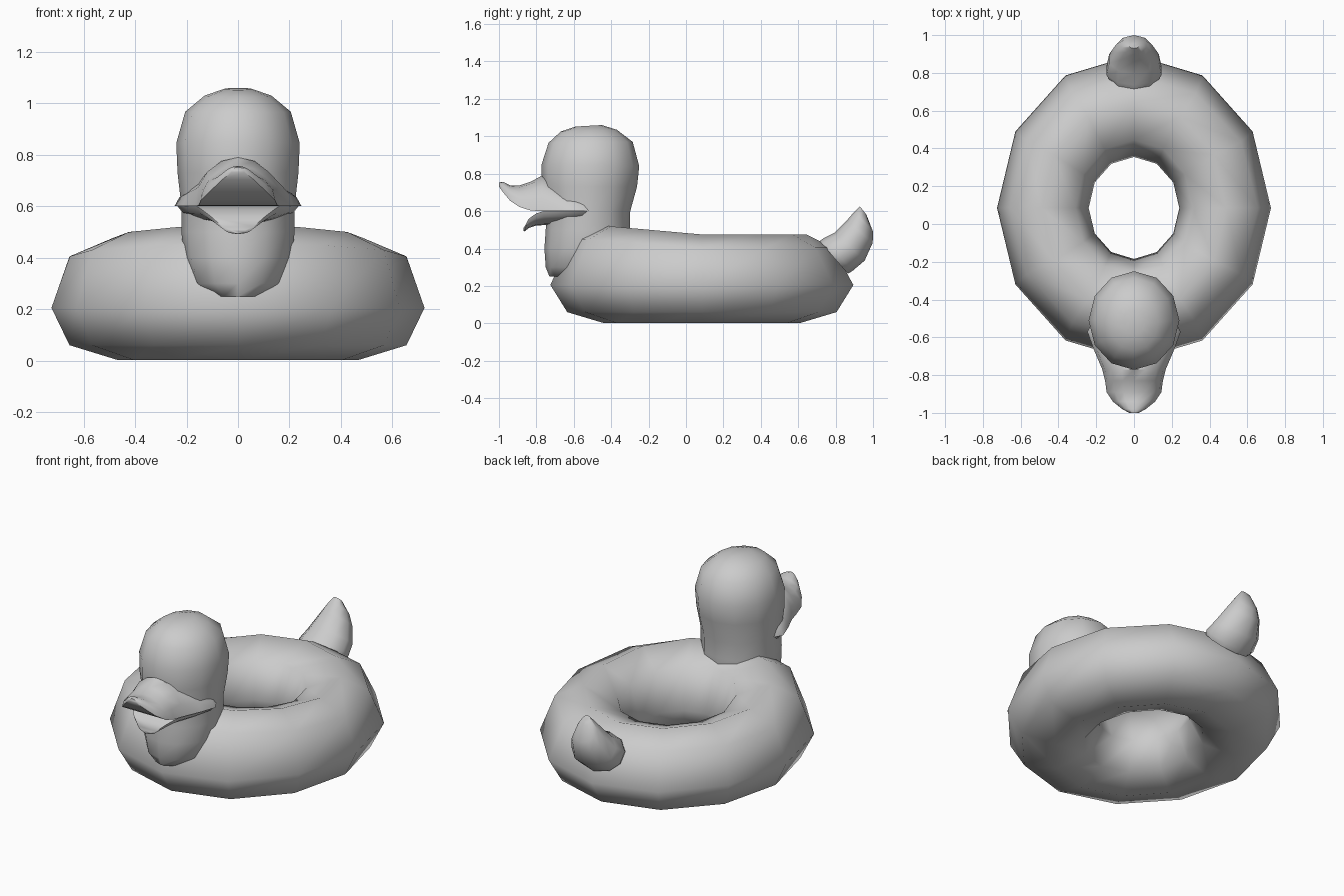
import bpy, bmesh
from math import sin, cos, pi, radians

if "Cube" in bpy.data.objects:
    bpy.data.objects.remove(bpy.data.objects["Cube"])


def loft(name, rings, closed=False, angle=60):
    """Skin a list of equal-length point rings; cap the ends or close the loop."""
    bm = bmesh.new()
    vs = [[bm.verts.new(p) for p in r] for r in rings]
    n = len(vs[0])
    for i in range(len(vs) if closed else len(vs) - 1):
        a, b = vs[i], vs[(i + 1) % len(vs)]
        for j in range(n):
            k = (j + 1) % n
            bm.faces.new((a[j], a[k], b[k], b[j]))
    if not closed:
        bm.faces.new(vs[0])
        bm.faces.new(vs[-1])
    bmesh.ops.recalc_face_normals(bm, faces=bm.faces)
    me = bpy.data.meshes.new(name)
    bm.to_mesh(me)
    bm.free()
    ob = bpy.data.objects.new(name, me)
    bpy.context.collection.objects.link(ob)
    bpy.context.view_layer.objects.active = ob
    ob.select_set(True)
    bpy.ops.object.shade_smooth_by_angle(angle=radians(angle))
    ob.select_set(False)
    return ob


def oval(y0, z0, y1, z1, w, n=12):
    """Oval spanning front point (y0, z0) to back point (y1, z1), half width w."""
    ring = []
    for i in range(n):
        t = 2 * pi * i / n
        f = (1 - cos(t)) / 2
        ring.append((w * sin(t), y0 + (y1 - y0) * f, z0 + (z1 - z0) * f))
    return ring


def half_oval(y, w, z_flat, z_round, n=8):
    """D-shaped section: flat at z_flat, arched to z_round."""
    return [(w * cos(pi * i / n), y, z_flat + (z_round - z_flat) * sin(pi * i / n))
            for i in range(n + 1)]


# Swim ring: eight-sided section (x radius, y radius, z), rising towards the front
section = [(.725, .81, .205), (.655, .70, .405), (.49, .56, .475), (.31, .36, .405),
           (.24, .27, .21), (.31, .36, .06), (.47, .53, .003), (.655, .72, .06)]
rings = []
for i in range(12):
    t = 2 * pi * i / 12
    lift = .05 * max(0, -sin(t))
    rings.append([(a * cos(t), .085 + b * sin(t), z + (lift if z > .4 else 0))
                  for a, b, z in section])
loft("swim_ring", rings, closed=True, angle=80)

# Head and neck, from the base upwards
neck = [(-.73, .25, -.36, .25, .11), (-.75, .30, -.33, .30, .18),
        (-.757, .40, -.305, .40, .21), (-.75, .50, -.30, .50, .22),
        (-.745, .60, -.298, .60, .22), (-.772, .73, -.262, .73, .235),
        (-.772, .85, -.25, .84, .24), (-.735, .965, -.285, .97, .205),
        (-.67, 1.025, -.37, 1.035, .13), (-.59, 1.052, -.45, 1.06, .055)]
loft("head_and_neck", [oval(*s) for s in neck])

# Upper bill, from the cheeks to the upturned tip
upper = [(-.48, .20, .60, .67), (-.57, .247, .60, .69), (-.66, .215, .60, .73),
         (-.77, .168, .60, .79), (-.83, .153, .603, .757), (-.89, .145, .622, .737),
         (-.94, .112, .655, .738), (-.98, .062, .703, .757), (-1.0, .025, .732, .752)]
loft("upper_bill", [half_oval(*s) for s in upper], angle=50)

# Lower bill, drooping open
lower = [(-.48, .20, .60, .55), (-.57, .235, .60, .54), (-.66, .205, .60, .53),
         (-.76, .160, .60, .525), (-.80, .142, .588, .523), (-.84, .105, .56, .51),
         (-.862, .06, .52, .492), (-.87, .03, .508, .493)]
loft("lower_bill", [half_oval(*s) for s in lower], angle=50)

# Upturned tail
tail = [(.715, .44, .865, .265, .14), (.735, .455, .89, .28, .153),
        (.795, .485, .955, .335, .138), (.86, .55, .998, .43, .10),
        (.90, .597, 1.0, .49, .068), (.93, .625, .965, .58, .03)]
loft("tail", [oval(*s, n=10) for s in tail])
